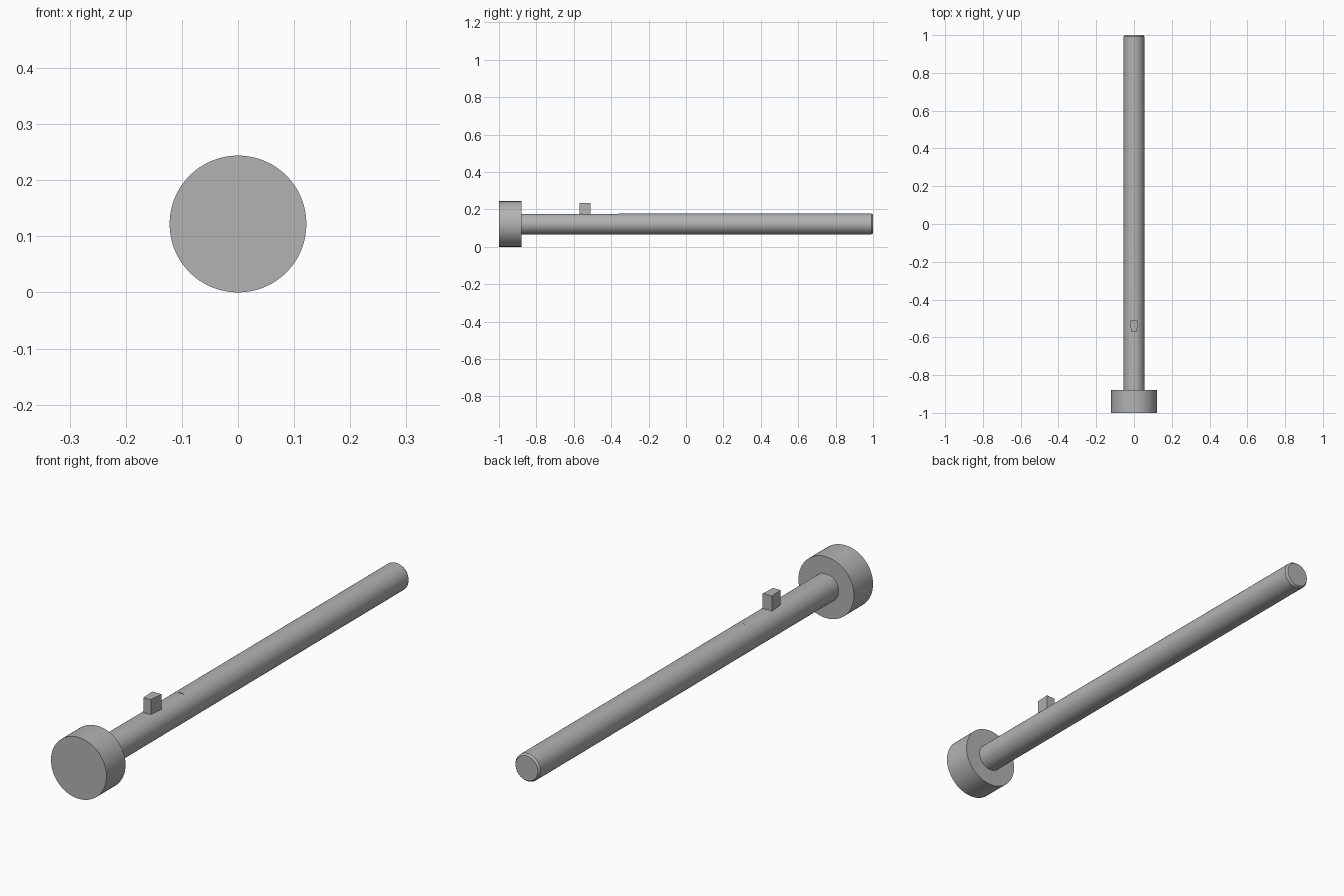
import bpy, bmesh, math
from mathutils import Matrix

cube = bpy.data.objects.get("Cube")
if cube:
    bpy.data.objects.remove(cube, do_unlink=True)

AXIS_Z = 0.122

steel = bpy.data.materials.new("grey steel")
steel.use_nodes = True
colour = (0.45, 0.45, 0.45, 1)
steel.diffuse_color = colour
steel.node_tree.nodes["Principled BSDF"].inputs["Base Color"].default_value = colour


def add_object(name, bm):
    bmesh.ops.recalc_face_normals(bm, faces=bm.faces)
    mesh = bpy.data.meshes.new(name)
    bm.to_mesh(mesh)
    bm.free()
    mesh.materials.append(steel)
    obj = bpy.data.objects.new(name, mesh)
    bpy.context.collection.objects.link(obj)
    return obj


def turned(name, profile, sides=64):
    """Closed solid of revolution about the long axis, from (radius, y) rings."""
    bm = bmesh.new()
    rings = []
    for r, y in profile:
        angles = [2 * math.pi * i / sides for i in range(sides)]
        rings.append([bm.verts.new((r * math.cos(a), y, AXIS_Z + r * math.sin(a)))
                      for a in angles])
    for a, b in zip(rings, rings[1:]):
        for i in range(sides):
            j = (i + 1) % sides
            bm.faces.new((a[i], a[j], b[j], b[i]))
    bm.faces.new(rings[0])
    bm.faces.new(rings[-1])
    return add_object(name, bm)


def block(name, size, centre):
    bm = bmesh.new()
    bmesh.ops.create_cube(bm, size=1, matrix=Matrix.Translation(centre) @ Matrix.Diagonal((*size, 1)))
    return add_object(name, bm)


# Round head and long shaft with a slightly eased tip
head = turned("head", [(0.122, -1), (0.122, -0.88)])
shaft = turned("shaft", [(0.055, -0.88), (0.055, 0.992), (0.049, 1)])

# Shallow flat along the top of the shaft near the head
cutter = block("flat_cutter", (0.2, 0.54, 0.1), (0, -0.63, 0.2245))
cutter.hide_render = True
cutter.hide_viewport = True
cutter.display_type = 'WIRE'
flat = shaft.modifiers.new("top flat", 'BOOLEAN')
flat.operation = 'DIFFERENCE'
flat.solver = 'EXACT'
flat.object = cutter

# Small upright lug, a little narrower towards the head
lug = block("lug", (0.04, 0.06, 0.07), (0, -0.54, 0.199))
for v in lug.data.vertices:
    if v.co.y < -0.54:
        v.co.x *= 0.8

# Smooth round sides with sharp rims
for obj in (head, shaft):
    bpy.ops.object.select_all(action='DESELECT')
    obj.select_set(True)
    bpy.context.view_layer.objects.active = obj
    if obj.modifiers:
        bpy.ops.object.modifier_apply(modifier="top flat")
    bpy.ops.object.shade_smooth_by_angle(angle=math.radians(30))
bpy.data.objects.remove(cutter, do_unlink=True)
